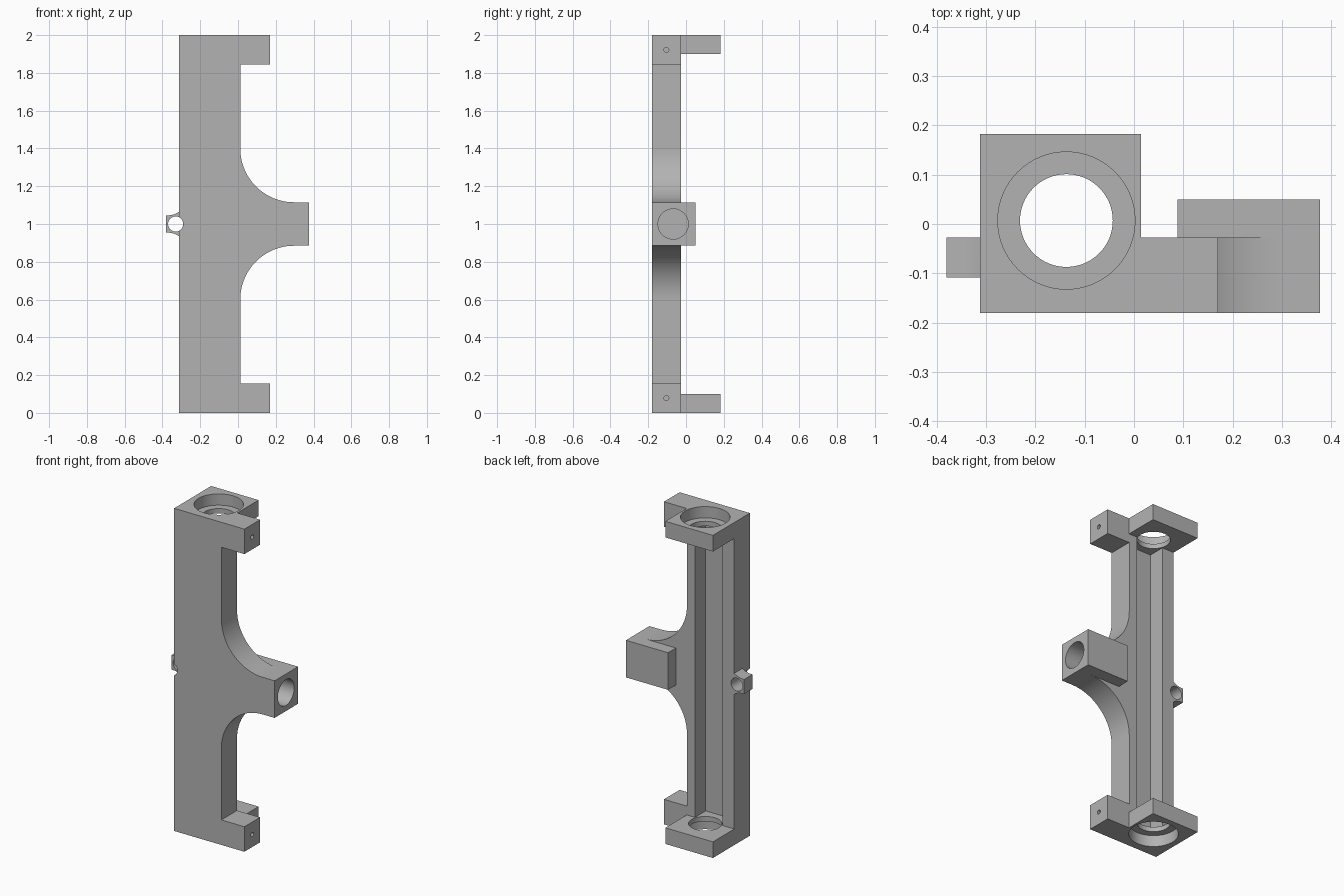
import bpy, bmesh, math
from mathutils import Matrix, Vector

if "Cube" in bpy.data.objects:
    bpy.data.objects.remove(bpy.data.objects["Cube"])

grey = bpy.data.materials.new("grey_metal")
grey.use_nodes = True
colour = (0.45, 0.45, 0.45, 1)
grey.diffuse_color = colour
grey.node_tree.nodes["Principled BSDF"].inputs["Base Color"].default_value = colour


def finish(name, bm):
    bmesh.ops.recalc_face_normals(bm, faces=bm.faces)
    mesh = bpy.data.meshes.new(name)
    bm.to_mesh(mesh)
    bm.free()
    mesh.materials.append(grey)
    ob = bpy.data.objects.new(name, mesh)
    bpy.context.collection.objects.link(ob)
    return ob


def box(name, x0, x1, y0, y1, z0, z1):
    bm = bmesh.new()
    bmesh.ops.create_cube(bm, size=1)
    lo, hi = Vector((x0, y0, z0)), Vector((x1, y1, z1))
    for v in bm.verts:
        v.co = Vector([(lo[i] + hi[i]) / 2 + v.co[i] * (hi[i] - lo[i]) for i in range(3)])
    return finish(name, bm)


def cylinder(name, centre, axis, radius, length, sides=64):
    bm = bmesh.new()
    turn = Vector((0, 0, 1)).rotation_difference(Vector(axis)).to_matrix().to_4x4()
    bmesh.ops.create_cone(bm, cap_ends=True, segments=sides, radius1=radius, radius2=radius,
                          depth=length, matrix=Matrix.Translation(centre) @ turn)
    return finish(name, bm)


def extrude_y(name, outline, y0, y1):
    bm = bmesh.new()
    face = bm.faces.new([bm.verts.new((x, y0, z)) for x, z in outline])
    moved = bmesh.ops.extrude_face_region(bm, geom=[face])["geom"]
    bmesh.ops.translate(bm, vec=(0, y1 - y0, 0),
                        verts=[v for v in moved if isinstance(v, bmesh.types.BMVert)])
    return finish(name, bm)


def mirrored(half):
    # Repeat an upper outline below the middle height
    return half + [(x, 2 - z) for x, z in reversed(half)]


def combine(target, tool, operation):
    mod = target.modifiers.new(operation, "BOOLEAN")
    mod.operation, mod.object, mod.solver = operation, tool, "EXACT"
    bpy.context.view_layer.objects.active = target
    bpy.ops.object.modifier_apply(modifier=mod.name)
    bpy.data.objects.remove(tool)


LEFT, EDGE, FRONT, BACK = -0.312, 0.012, -0.18, -0.027
BORE_X, BORE_Y = -0.137, 0.007

# Main plate with end tabs and the flared side arm
radius = 0.285
flare = []
for i in range(25):
    a = math.pi / 2 * i / 24
    flare.append((EDGE + radius * (1 - math.cos(a)), 1.115 + radius * (1 - math.sin(a))))
half = [(LEFT, 2), (0.17, 2), (0.17, 1.845), (EDGE, 1.845)] + flare + [(0.377, 1.115)]
body = extrude_y("bracket_body", mirrored(half), FRONT, BACK)

# Thicker block on the arm
combine(body, box("arm_block", 0.088, 0.377, FRONT, 0.05, 0.885, 1.115), "UNION")

# Bearing plates at both ends
for z0, z1 in ((0, 0.1), (1.9, 2)):
    combine(body, box("bearing_plate", LEFT, 0.014, FRONT, 0.182, z0, z1), "UNION")

# Small lug with flared root
lug = mirrored([(-0.29, 1.075), (LEFT, 1.065), (-0.33, 1.054), (-0.352, 1.047), (-0.38, 1.045)])
combine(body, extrude_y("side_lug", lug, -0.108, BACK), "UNION")

# Long channel in the back
combine(body, box("channel", BORE_X - 0.094, BORE_X + 0.094, -0.132, 0.3, 0.1, 1.9), "DIFFERENCE")

# Through bore, end recesses and tab holes
combine(body, cylinder("bore", (BORE_X, BORE_Y, 1), (0, 0, 1), 0.094, 2.4), "DIFFERENCE")
for end, hole_z in ((0, 0.078), (2, 1.922)):
    combine(body, cylinder("recess", (BORE_X, BORE_Y, end), (0, 0, 1), 0.139, 0.14), "DIFFERENCE")
    combine(body, cylinder("tab_hole", (0.17, -0.104, hole_z), (1, 0, 0), 0.013, 0.2, 24),
            "DIFFERENCE")

# Blind socket in the arm and cross hole in the lug
combine(body, cylinder("socket", (0.377, -0.068, 1), (1, 0, 0), 0.08, 0.5), "DIFFERENCE")
combine(body, cylinder("lug_hole", (-0.33, 0, 1), (0, 1, 0), 0.04, 0.6, 48), "DIFFERENCE")

# Smooth the curved walls, keep the machined edges crisp
bpy.ops.object.select_all(action="DESELECT")
body.select_set(True)
bpy.context.view_layer.objects.active = body
bpy.ops.object.shade_smooth_by_angle(angle=math.radians(30))
